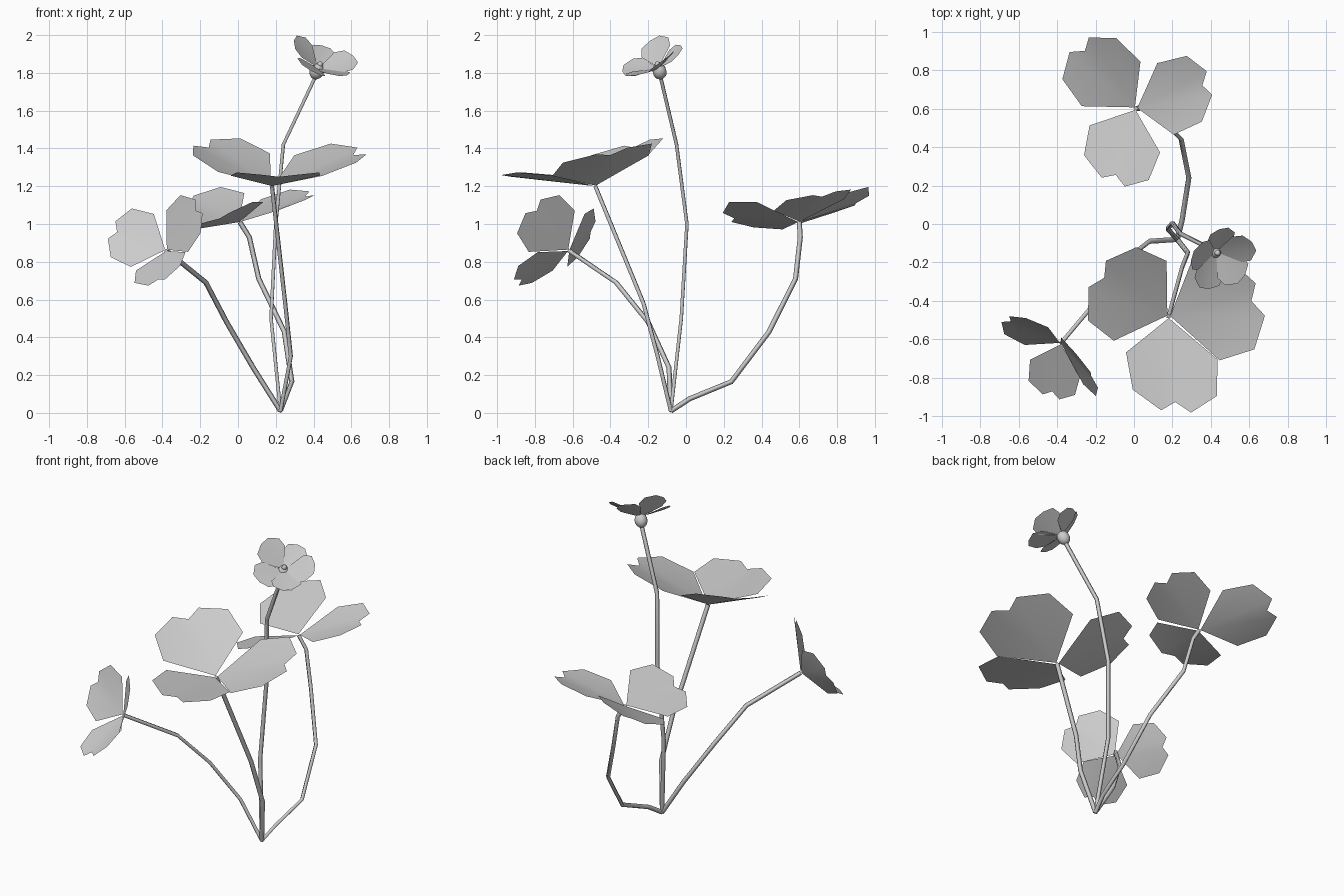
import bpy
from mathutils import Vector as V

if "Cube" in bpy.data.objects:
    bpy.data.objects.remove(bpy.data.objects["Cube"])

# Heart-shaped leaflet and rounded petal outlines: (across, along)
HEART = [(-.61, .47), (-.56, .9), (-.2, 1.11), (0, 1), (.2, 1.11), (.56, .9), (.61, .47)]
PETAL = [(-.17, .25), (-.44, .55), (-.42, .83), (-.15, 1.04), (.15, 1.0), (.42, .83), (.44, .55), (.17, .25)]


def add_mesh(name, verts, faces):
    me = bpy.data.meshes.new(name)
    me.from_pydata(verts, [], faces)
    me.shade_smooth()
    ob = bpy.data.objects.new(name, me)
    bpy.context.collection.objects.link(ob)
    return ob


def blades(name, centre, axes, outline, cup):
    """Fans of sheet blades around a centre; axes = (length vector, side vector)."""
    verts, faces = [], []
    for t, s in axes:
        t, s = V(t), V(s)
        n = t.cross(s).normalized() * t.length * cup
        b = len(verts)
        verts.append(V(centre) + t * .02)
        verts += [V(centre) + t * u + s * v + n * v * v for v, u in outline]
        faces += [(b, b + i, b + i + 1) for i in range(1, len(outline))]
    return add_mesh(name, verts, faces)


def stem(name, pts, r=.0135):
    cu = bpy.data.curves.new(name, 'CURVE')
    cu.dimensions = '3D'
    cu.bevel_depth = r
    cu.bevel_resolution = 0
    cu.use_fill_caps = True
    sp = cu.splines.new('POLY')
    sp.points.add(len(pts) - 1)
    for p, co in zip(sp.points, pts):
        p.co = (*co, 1)
    ob = bpy.data.objects.new(name, cu)
    bpy.context.collection.objects.link(ob)


def ball(name, loc, r, stretch=1.0, axis=(0, 0, 1)):
    bpy.ops.mesh.primitive_uv_sphere_add(segments=10, ring_count=7, radius=r, location=loc)
    ob = bpy.context.object
    ob.name = name
    ob.scale = (1, 1, stretch)
    ob.rotation_euler = V(axis).to_track_quat('Z', 'Y').to_euler()
    bpy.ops.object.shade_smooth()


ROOT = (.225, -.08, .01)
MID, BACK, LEFT = (.18, -.48, 1.2), (.01, .6, 1.01), (-.38, -.62, .86)
FLOWER = V((.425, -.145, 1.825))

# Stems
stem("flower_stem", [ROOT, (.175, -.025, .5), (.2, .005, 1.0), (.24, -.05, 1.42), (.41, -.135, 1.78)], .0125)
stem("middle_leaf_stem", [ROOT, (.28, -.15, .3), (.25, -.225, .58), MID])
stem("back_leaf_stem", [ROOT, (.25, .02, .075), (.285, .24, .165), (.245, .44, .43),
                        (.11, .58, .71), (.06, .605, .93), BACK])
stem("left_leaf_stem", [ROOT, (.08, -.09, .24), (-.06, -.2, .48), (-.17, -.37, .69), LEFT])

# Three-part leaves
blades("middle_leaf", MID, [
    ((-.335, .20, .205), (-.225, -.34, -.08)),
    ((.035, -.445, .05), (.39, -.03, 0)),
    ((.43, .08, .165), (-.12, .42, .09)),
], HEART, .2)
blades("back_leaf", BACK, [
    ((-.265, .3, .10), (-.25, -.19, -.13)),
    ((-.105, -.345, .02), (.3, -.115, .12)),
    ((.345, .12, .135), (-.07, .305, .05)),
], HEART, .2)
blades("left_leaf", LEFT, [
    ((-.26, .115, .097), (-.1, -.075, -.23)),
    ((-.045, -.25, -.155), (.215, -.065, .08)),
    ((.158, -.17, .21), (-.095, .2, .18)),
], HEART, .17)

# Flower
AXIS = V((.4, -.25, .87)).normalized()
FACE = V((.4, -.48, .78)).normalized()
petals = [V(p) for p in ((.04, .12, .11), (-.12, -.02, .155), (-.06, -.185, 0),
                         (.13, -.14, -.04), (.195, .03, .045))]
blades("petals", FLOWER, [(t, FACE.cross(t).normalized() * t.length) for t in petals], PETAL, .2)
ball("flower_base", FLOWER - AXIS * .02, .038, 1.15, AXIS)
ball("flower_centre", FLOWER + AXIS * .02, .016, 1.2, AXIS)
